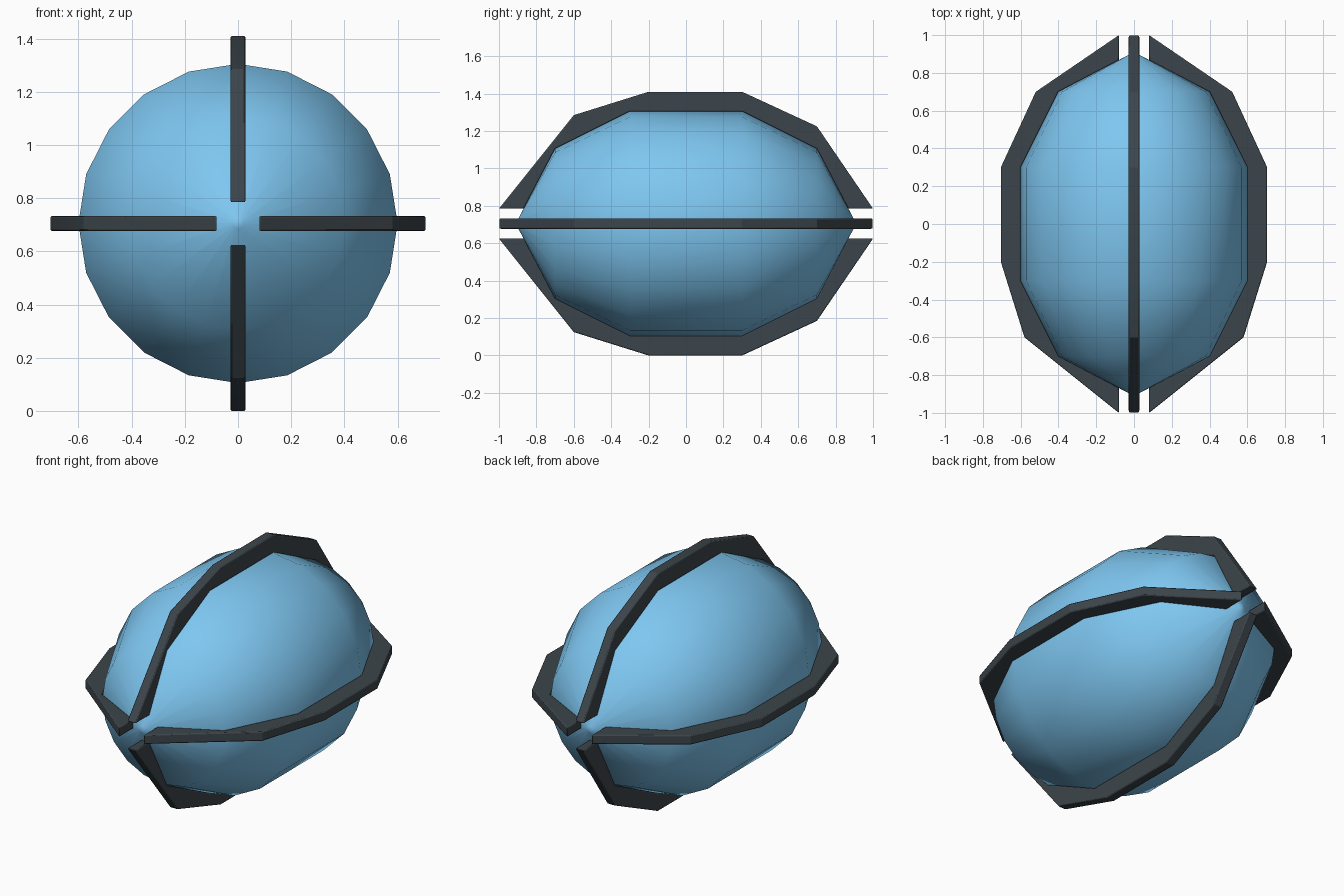
import bpy, bmesh, math
from mathutils import Matrix

if "Cube" in bpy.data.objects:
    bpy.data.objects.remove(bpy.data.objects["Cube"])

CENTRE_Z = 0.705


def material(name, colour):
    m = bpy.data.materials.new(name)
    m.diffuse_color = (*colour, 1)
    m.use_nodes = True
    m.node_tree.nodes["Principled BSDF"].inputs["Base Color"].default_value = m.diffuse_color
    return m


def finish(bm, name, mat, angle):
    bmesh.ops.recalc_face_normals(bm, faces=bm.faces)
    mesh = bpy.data.meshes.new(name)
    bm.to_mesh(mesh)
    bm.free()
    obj = bpy.data.objects.new(name, mesh)
    obj.location.z = CENTRE_Z
    bpy.context.collection.objects.link(obj)
    mesh.materials.append(mat)
    bpy.ops.object.select_all(action='DESELECT')
    obj.select_set(True)
    bpy.context.view_layer.objects.active = obj
    bpy.ops.object.shade_smooth_by_angle(angle=math.radians(angle))
    return obj


blue = material("light_blue", (0.21, 0.57, 0.88))
dark = material("dark_grey", (0.045, 0.06, 0.07))

# Body: (y, radius) profile turned around the y axis with 20 sides
SIDES = 20
profile = [(-0.9, 0.02), (-0.7, 0.4), (-0.3, 0.6), (0.3, 0.6), (0.7, 0.4), (0.9, 0.02)]
bm = bmesh.new()
rings = []
for y, r in profile:
    angles = [2 * math.pi * i / SIDES for i in range(SIDES)]
    rings.append([bm.verts.new((r * math.cos(a), y, r * math.sin(a))) for a in angles])
for a, b in zip(rings, rings[1:]):
    for i in range(SIDES):
        j = (i + 1) % SIDES
        bm.faces.new((a[i], a[j], b[j], b[i]))
# Rounded tips
for ring, y in ((rings[0], -0.905), (rings[-1], 0.905)):
    tip = bm.verts.new((0, y, 0))
    for i in range(SIDES):
        bm.faces.new((ring[i], ring[(i + 1) % SIDES], tip))
finish(bm, "body", blue, 60)

# Fins: outer edge, then inner edge that hugs the body
outer = [(-1, 0.08), (-0.6, 0.58), (-0.2, 0.705), (0.3, 0.705), (0.7, 0.52), (1, 0.08)]
inner = [(0.868, 0.08), (0.7, 0.4), (0.3, 0.6), (-0.3, 0.6), (-0.7, 0.4), (-0.868, 0.08)]
HALF = 0.028
for k, name in enumerate(("top_fin", "right_fin", "bottom_fin", "left_fin")):
    bm = bmesh.new()
    left = [bm.verts.new((-HALF, y, r)) for y, r in outer + inner]
    right = [bm.verts.new((HALF, y, r)) for y, r in outer + inner]
    bm.faces.new(left)
    bm.faces.new(right[::-1])
    n = len(left)
    for i in range(n):
        j = (i + 1) % n
        bm.faces.new((left[i], left[j], right[j], right[i]))
    bm.transform(Matrix.Rotation(k * math.pi / 2, 4, 'Y'))
    fin = finish(bm, name, dark, 20)
    # Softened long edges
    bevel = fin.modifiers.new("bevel", 'BEVEL')
    bevel.width = 0.006
    bevel.segments = 2
    bevel.limit_method = 'ANGLE'
    bevel.angle_limit = math.radians(80)
